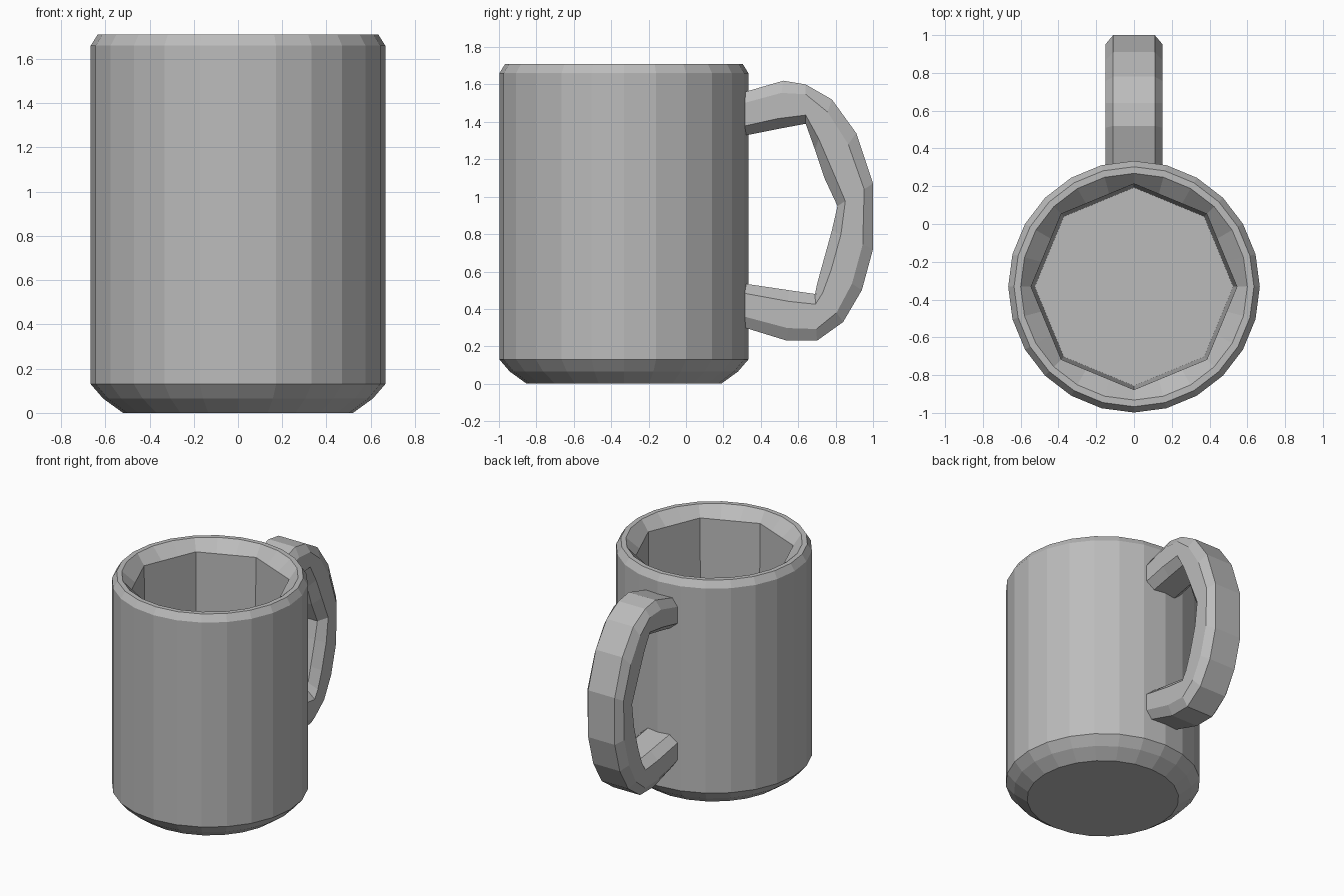
import bpy, bmesh
from math import pi, cos, sin

cube = bpy.data.objects.get("Cube")
if cube:
    bpy.data.objects.remove(cube, do_unlink=True)

grey = bpy.data.materials.new("light grey ceramic")
grey.use_nodes = True
colour = (0.5, 0.5, 0.5, 1)
grey.diffuse_color = colour
grey.node_tree.nodes["Principled BSDF"].inputs["Base Color"].default_value = colour


def skin(name, rings):
    """Join equal rings of points into a closed, flat-shaded solid."""
    bm = bmesh.new()
    loops = [[bm.verts.new(p) for p in ring] for ring in rings]
    for a, b in zip(loops, loops[1:]):
        n = len(a)
        for i in range(n):
            j = (i + 1) % n
            bm.faces.new((a[i], a[j], b[j], b[i]))
    bm.faces.new(loops[0])
    bm.faces.new(loops[-1])
    bmesh.ops.recalc_face_normals(bm, faces=bm.faces)
    mesh = bpy.data.meshes.new(name)
    bm.to_mesh(mesh)
    bm.free()
    mesh.materials.append(grey)
    obj = bpy.data.objects.new(name, mesh)
    bpy.context.collection.objects.link(obj)
    return obj


# Mug body: round outside, eight-sided hollow inside
SIDES = 24
CENTRE_Y = -0.332


def body_ring(radius, z, eight_sided=False):
    ring = []
    for i in range(SIDES):
        a = 2 * pi * i / SIDES
        r = radius
        if eight_sided:
            r *= cos(pi / 8) / cos(a % (pi / 4) - pi / 8)
        ring.append((r * cos(a), CENTRE_Y + r * sin(a), z))
    return ring


outside = [(0.52, 0), (0.61, 0.065), (0.666, 0.13), (0.666, 1.66),
           (0.635, 1.71), (0.6, 1.71)]
inside = [(0.545, 1.63), (0.525, 0.33)]
skin("mug_body", [body_ring(r, z) for r, z in outside]
     + [body_ring(r, z, True) for r, z in inside])

# Handle: outer and inner (y, z) outline points, paired along its length
stations = [
    ((0.28, 1.55), (0.28, 1.32)), ((0.52, 1.62), (0.48, 1.36)),
    ((0.64, 1.60), (0.64, 1.39)), ((0.78, 1.52), (0.69, 1.25)),
    ((0.91, 1.34), (0.74, 1.10)), ((1.0, 1.07), (0.81, 0.95)),
    ((1.0, 0.72), (0.78, 0.82)), ((0.94, 0.50), (0.73, 0.64)),
    ((0.84, 0.33), (0.70, 0.53)), ((0.70, 0.23), (0.69, 0.48)),
    ((0.54, 0.23), (0.55, 0.50)), ((0.28, 0.31), (0.28, 0.54)),
]
# Chamfered cross-section: half width and share of the way outwards
half = [(0.09, 0), (0.15, 0.22), (0.15, 0.75), (0.11, 1)]
section = half + [(-x, t) for x, t in reversed(half)]
skin("handle", [[(x, i[0] + t * (o[0] - i[0]), i[1] + t * (o[1] - i[1]))
                 for x, t in section] for o, i in stations])
